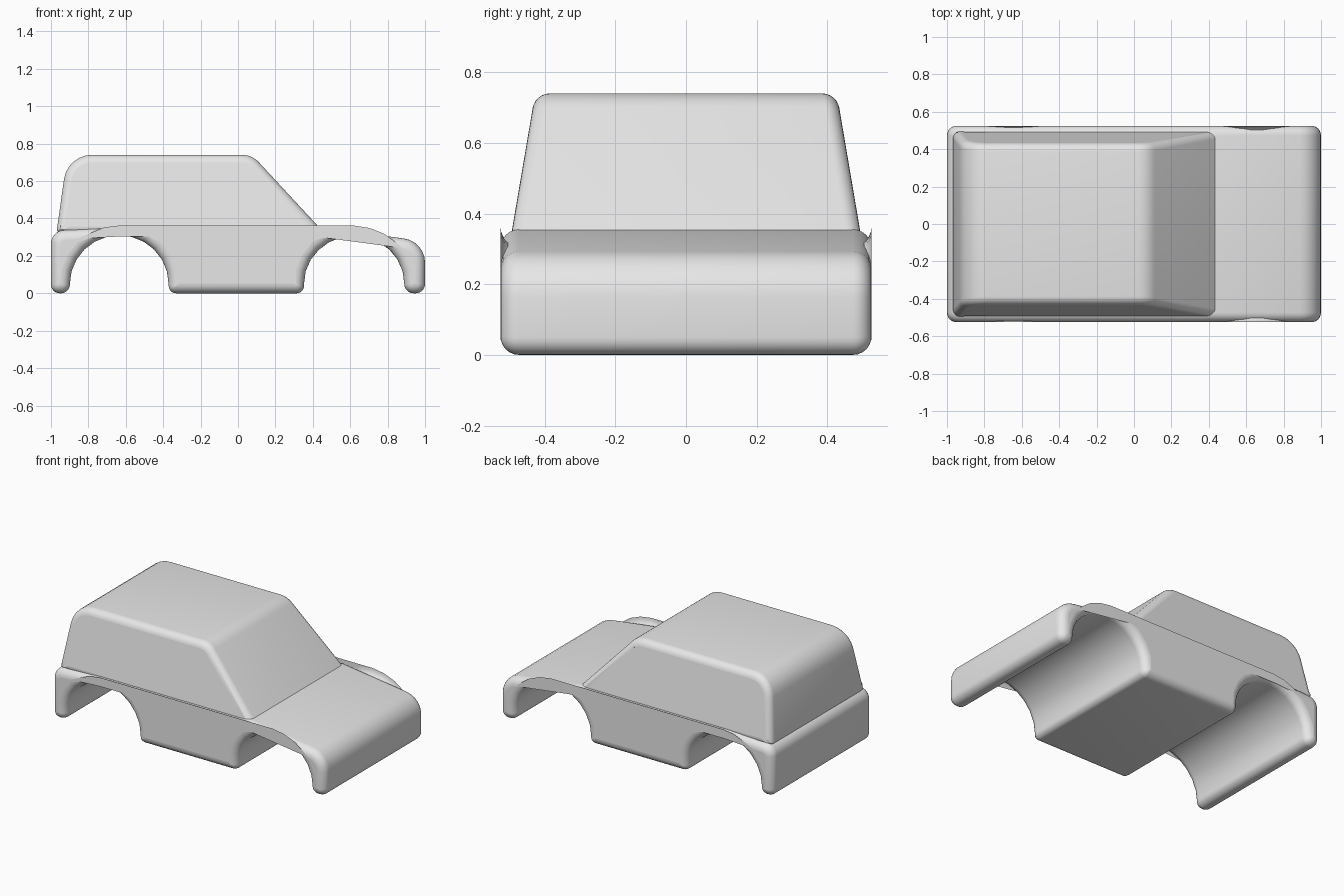
import bpy, bmesh, math
from mathutils import Vector

cube = bpy.data.objects.get("Cube")
if cube:
    bpy.data.objects.remove(cube, do_unlink=True)

grey = bpy.data.materials.new("body_grey")
grey.use_nodes = True
grey.diffuse_color = (0.8, 0.8, 0.8, 1)
grey.node_tree.nodes["Principled BSDF"].inputs["Base Color"].default_value = (0.8, 0.8, 0.8, 1)


def arch(cx, cz, rx, rz, steps=12):
    """Wheel arch points running from the rear foot over to the front foot."""
    angles = [math.pi * (1 - i / steps) for i in range(steps + 1)]
    return [(cx + rx * math.cos(a), cz + rz * math.sin(a), 0) for a in angles]


def rounded(points, steps=6):
    """Replace each (x, z, radius) corner by an arc of that radius."""
    out = []
    for i, (x, z, r) in enumerate(points):
        p = Vector((x, z))
        if not r:
            out.append(p)
            continue
        a = (Vector(points[i - 1][:2]) - p).normalized()
        b = (Vector(points[(i + 1) % len(points)][:2]) - p).normalized()
        half = a.angle(b) / 2
        centre = p + (a + b).normalized() * (r / math.sin(half))
        start = p + a * (r / math.tan(half)) - centre
        end = p + b * (r / math.tan(half)) - centre
        sweep = start.angle_signed(end)
        for k in range(steps + 1):
            t = -sweep * k / steps
            c, s = math.cos(t), math.sin(t)
            out.append(centre + Vector((c * start.x - s * start.y, s * start.x + c * start.y)))
    return out


def inset(poly, d):
    """Offset a counter-clockwise outline inward by d."""
    out = []
    for i, p in enumerate(poly):
        e1 = (p - poly[i - 1]).normalized()
        e2 = (poly[(i + 1) % len(poly)] - p).normalized()
        n1, n2 = Vector((-e1.y, e1.x)), Vector((-e2.y, e2.x))
        out.append(p + (n1 + n2) * (d / max(1 + n1.dot(n2), 0.3)))
    return out


def height(chain, x, pick):
    """Lowest or highest z at x along a chain of points."""
    found = []
    for a, b in zip(chain, chain[1:]):
        if min(a.x, b.x) - 1e-6 <= x <= max(a.x, b.x) + 1e-6:
            t = (x - a.x) / (b.x - a.x) if abs(b.x - a.x) > 1e-5 else 0
            found += [a.y + (b.y - a.y) * min(max(t, 0), 1)]
    return pick(found)


def shell(name, points, half_width, edge, rim=(0, 0, 0), steps=6):
    """Extrude an outline across y with round side edges, then close the flanks.
    rim = (x0, x1, z) raises the flank's upper edge to z between x0 and x1."""
    poly = rounded(points)
    n = len(poly)
    bm = bmesh.new()
    layers = []
    for side in (-1, 1):
        for k in range(steps + 1):
            t = math.pi / 2 * (k if side > 0 else steps - k) / steps
            ring = inset(poly, edge * (1 - math.cos(t)))
            layers.append([bm.verts.new((p.x, side * (half_width(p.y) - edge * (1 - math.sin(t))), p.y))
                           for p in ring])
    for lo, hi in zip(layers, layers[1:]):
        for i in range(n):
            j = (i + 1) % n
            bm.faces.new((lo[i], hi[i], hi[j], lo[j]))

    # Flat flanks as vertical strips between the lower and upper chains
    ring = inset(poly, edge)
    first = min(range(n), key=lambda i: ring[i].x)
    last = max(range(n), key=lambda i: ring[i].x)
    turned = ring[first:] + ring[:first + 1]
    split = (last - first) % n
    lower, upper = turned[:split + 1], turned[split:]
    xs = sorted({round(p.x, 4) for p in ring} | set(rim[:2]))
    strips = []
    for x in xs:
        x = min(max(x, ring[first].x), ring[last].x)
        low, high = height(lower, x, min), height(upper, x, max)
        crest = rim[2] if rim[0] <= x <= rim[1] else high
        strips.append((x, min(low, high), max(low, high, crest)))
    for side in (-1, 1):
        cols = [[bm.verts.new((x, side * half_width(z), z)) for z in (z0, z1)]
                for x, z0, z1 in strips]
        for a, b in zip(cols, cols[1:]):
            quad = (a[0], b[0], b[1], a[1])
            bm.faces.new(quad if side < 0 else quad[::-1])

    mesh = bpy.data.meshes.new(name)
    bm.to_mesh(mesh)
    bm.free()
    mesh.materials.append(grey)
    obj = bpy.data.objects.new(name, mesh)
    bpy.context.collection.objects.link(obj)
    bpy.ops.object.select_all(action='DESELECT')
    obj.select_set(True)
    bpy.context.view_layer.objects.active = obj
    bpy.ops.object.shade_smooth_by_angle(angle=math.radians(35))


# Lower body: bumpers, wheel arches, sill and sloping bonnet
lower_outline = ([(-1, 0, 0.047), (-0.9, 0, 0.047)] + arch(-0.635, 0.05, 0.264, 0.26)
                 + [(-0.37, 0, 0.04), (0.352, 0, 0.04)] + arch(0.621, 0.052, 0.268, 0.255)
                 + [(0.89, 0, 0.05), (1, 0, 0.05), (1, 0.278, 0.13),
                    (0.42, 0.355, 0), (-0.65, 0.355, 0), (-1, 0.335, 0.075)])
shell("lower_body", lower_outline, lambda z: 0.525, 0.052, rim=(-0.635, 0.621, 0.362))

# Cabin: leaning sides, raked windscreen and rounded roof
cabin_outline = [(-0.97, 0.328, 0.015), (-0.9, 0.318, 0), (0.3, 0.318, 0), (0.455, 0.33, 0),
                 (0.075, 0.74, 0.12), (-0.912, 0.74, 0.15)]
shell("cabin", cabin_outline, lambda z: 0.495 - (z - 0.34) * 0.17, 0.04)
